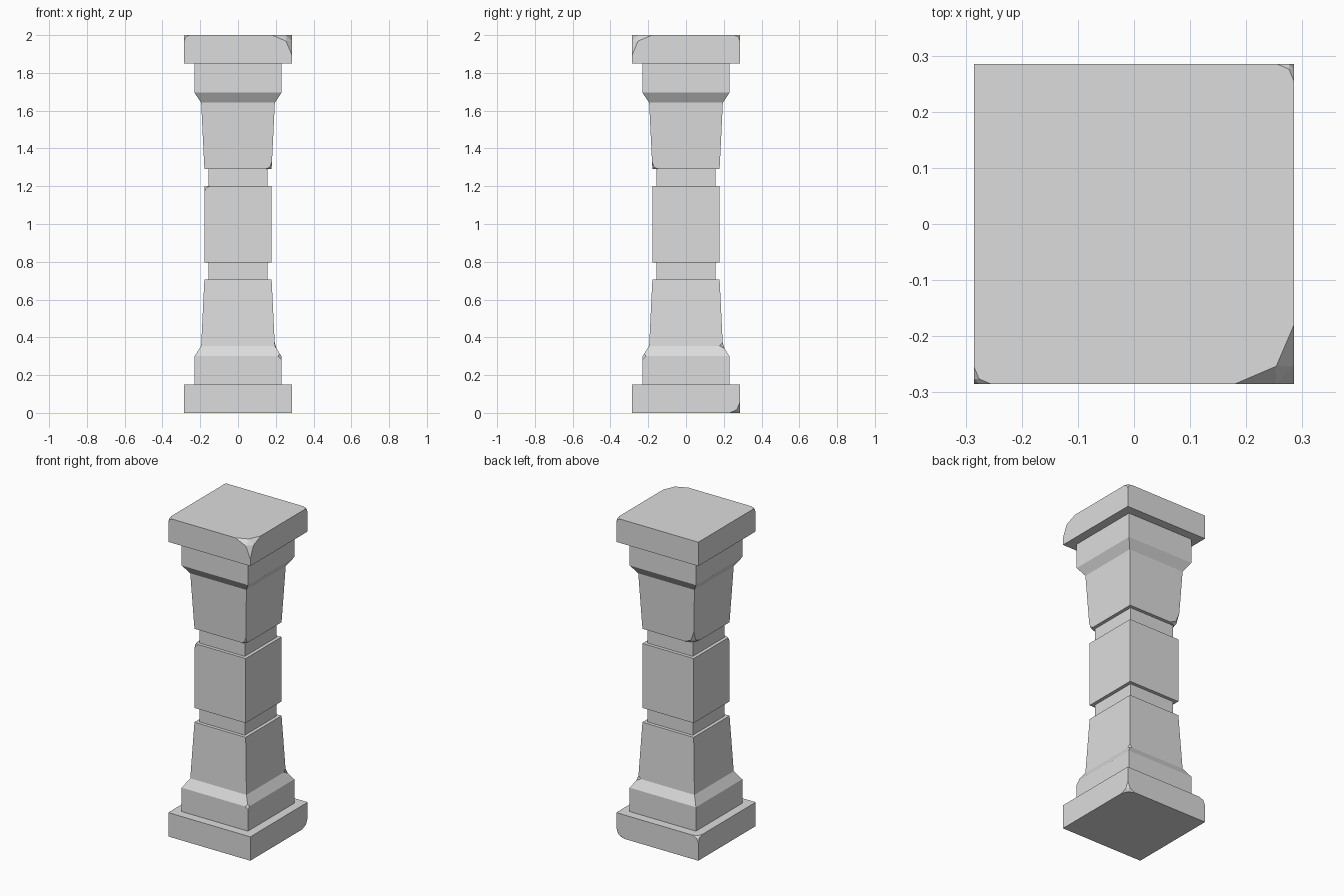
import bpy, bmesh
from mathutils import Vector

cube = bpy.data.objects.get("Cube")
if cube:
    bpy.data.objects.remove(cube, do_unlink=True)

stone = bpy.data.materials.new("grey_stone")
stone.use_nodes = True
grey = (0.72, 0.72, 0.72, 1)
stone.diffuse_color = grey
stone.node_tree.nodes["Principled BSDF"].inputs["Base Color"].default_value = grey


def chip(bm, corner, size):
    """Break off a corner with one middle facet and three side facets."""
    corner = Vector(corner)
    centre = Vector((0, 0, sum(v.co.z for v in bm.verts) / len(bm.verts)))
    inward = [1 if c < m else -1 for c, m in zip(corner, centre)]
    k = 7 / 3
    for weights, reach in (((1, 1, 1), 0.6), ((1, k, k), 1), ((k, 1, k), 1), ((k, k, 1), 1)):
        normal = Vector([w * s for w, s in zip(weights, inward)])
        point = corner + normal * (reach * size / normal.length_squared)
        geom = bm.verts[:] + bm.edges[:] + bm.faces[:]
        bmesh.ops.bisect_plane(bm, geom=geom, plane_co=point, plane_no=normal,
                               clear_inner=True, dist=1e-5)
        bmesh.ops.holes_fill(bm, edges=[e for e in bm.edges if e.is_boundary], sides=0)


def block(name, profile, chips=(), nicks=()):
    """Square solid through (half width, height) rings, with worn corners."""
    bm = bmesh.new()
    rings = [[bm.verts.new((x * w, y * w, z)) for x, y in ((-1, -1), (1, -1), (1, 1), (-1, 1))]
             for w, z in profile]
    for low, high in zip(rings, rings[1:]):
        for i in range(4):
            j = (i + 1) % 4
            bm.faces.new((low[i], low[j], high[j], high[i]))
    bm.faces.new(rings[0][::-1])
    bm.faces.new(rings[-1])
    worn = [rings[ring][corner] for ring, corner in nicks]
    if worn:
        bmesh.ops.bevel(bm, geom=worn, offset=0.018, segments=1, affect='VERTICES')
    for sx, sy, ring, size in chips:
        w, z = profile[ring]
        chip(bm, (sx * w, sy * w, z), size)
    bmesh.ops.recalc_face_normals(bm, faces=bm.faces[:])
    mesh = bpy.data.meshes.new(name)
    bm.to_mesh(mesh)
    bm.free()
    mesh.materials.append(stone)
    bpy.context.collection.objects.link(bpy.data.objects.new(name, mesh))


# Foot and lower shaft
block("base_slab", [(0.285, 0), (0.285, 0.15)], [(1, 1, 0, 0.055), (-1, 1, 1, 0.04)])
block("lower_shaft", [(0.23, 0.15), (0.23, 0.3), (0.195, 0.355), (0.178, 0.705)],
      nicks=[(1, 1), (2, 2)])

# Narrow necks around the middle block
block("lower_neck", [(0.157, 0.705), (0.157, 0.795)])
block("middle_block", [(0.178, 0.795), (0.178, 1.2)], [(-1, -1, 1, 0.03)])
block("upper_neck", [(0.157, 1.2), (0.157, 1.292)])

# Upper shaft and cap
block("upper_shaft", [(0.178, 1.292), (0.195, 1.642), (0.23, 1.695), (0.23, 1.85)],
      [(-1, 1, 0, 0.06), (1, -1, 0, 0.03)])
block("cap_slab", [(0.285, 1.85), (0.285, 2)],
      [(1, -1, 1, 0.105), (-1, -1, 1, 0.03), (1, 1, 1, 0.03)])
